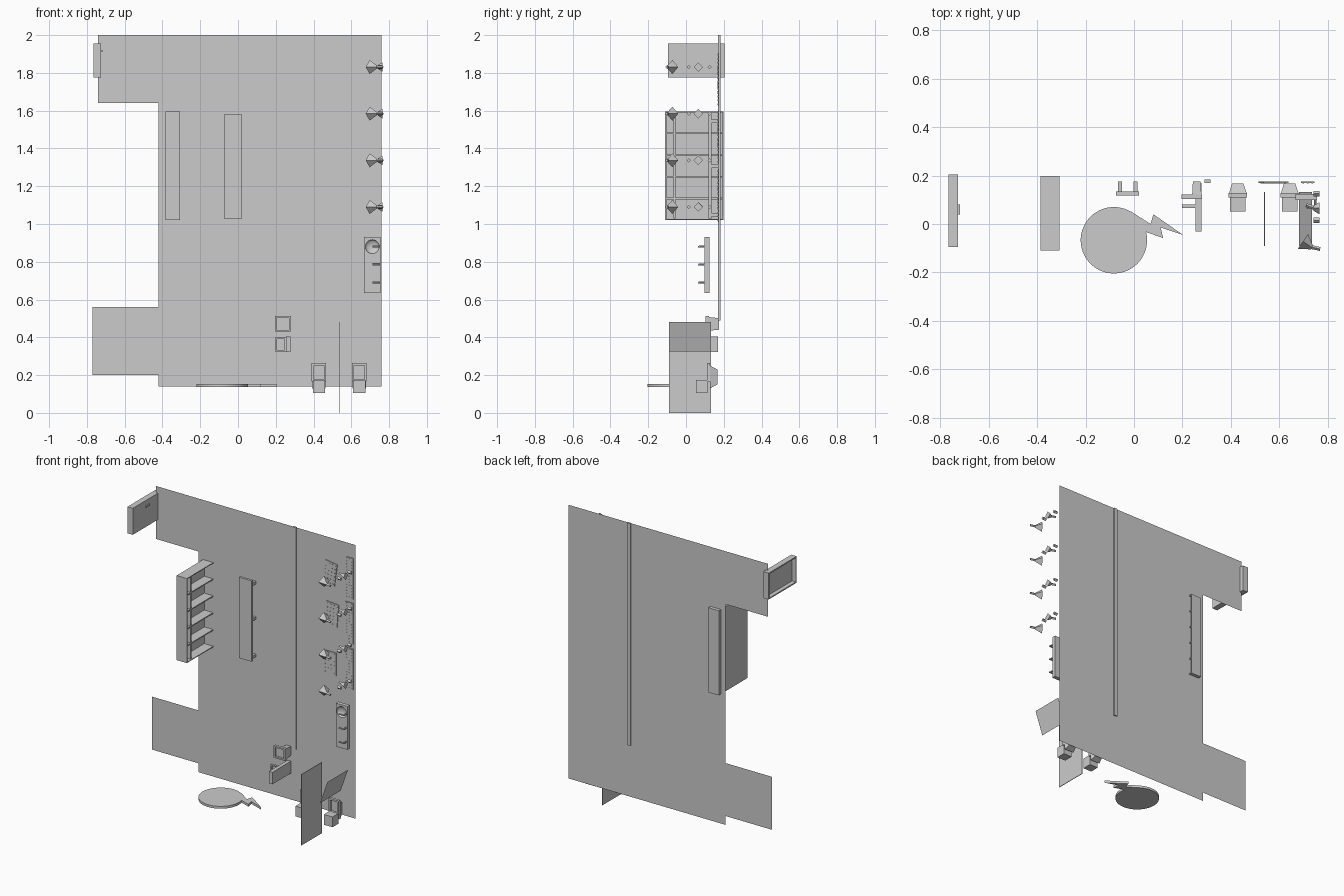
import bpy, bmesh, math
from mathutils import Matrix, Vector

if "Cube" in bpy.data.objects:
    bpy.data.objects.remove(bpy.data.objects["Cube"])

FLOOR = 0.175


def finish(name, bm):
    mesh = bpy.data.meshes.new(name)
    bm.to_mesh(mesh)
    bm.free()
    obj = bpy.data.objects.new(name, mesh)
    bpy.context.collection.objects.link(obj)
    return obj


def add_box(bm, x, y, z, open_side=None, inset=0.01, depth=0.02, taper=1.0):
    """Box from ranges; open_side is hollowed, taper shrinks the +y end."""
    lo, hi = Vector((x[0], y[0], z[0])), Vector((x[1], y[1], z[1]))
    mat = Matrix.Translation((lo + hi) / 2) @ Matrix.Diagonal((*(hi - lo), 1))
    verts = bmesh.ops.create_cube(bm, size=1, matrix=mat)["verts"]
    if taper != 1:
        mid = (lo + hi) / 2
        for v in verts:
            if v.co.y > mid.y:
                v.co.x = mid.x + (v.co.x - mid.x) * taper
                v.co.z = mid.z + (v.co.z - mid.z) * taper
    if open_side:
        side = Vector(open_side)
        bm.normal_update()
        faces = {f for v in verts for f in v.link_faces}
        face = max(faces, key=lambda f: f.normal.dot(side))
        bmesh.ops.inset_region(bm, faces=[face], thickness=inset)
        ring = bmesh.ops.extrude_face_region(bm, geom=[face])
        moved = [g for g in ring["geom"] if isinstance(g, bmesh.types.BMVert)]
        bmesh.ops.translate(bm, vec=-side * depth, verts=moved)
        if face.is_valid:
            bmesh.ops.delete(bm, geom=[face], context="FACES_ONLY")


def box(name, x, y, z, **kw):
    bm = bmesh.new()
    add_box(bm, x, y, z, **kw)
    return finish(name, bm)


def add_cone(bm, a, b, r1, r2, sides=8):
    a, b = Vector(a), Vector(b)
    rot = (b - a).to_track_quat("Z", "Y").to_matrix().to_4x4()
    bmesh.ops.create_cone(bm, cap_ends=True, segments=sides, radius1=r1, radius2=r2,
                          depth=(b - a).length,
                          matrix=Matrix.Translation((a + b) / 2) @ rot)


def polygon(name, points):
    bm = bmesh.new()
    face = bm.faces.new([bm.verts.new(p) for p in points])
    return finish(name, bm)


# Floor slab with its two side extensions
outline = [(-0.42, 0.14), (0.76, 0.14), (0.76, 2), (-0.74, 2), (-0.74, 1.64), (-0.42, 1.64),
           (-0.42, 0.56), (-0.77, 0.56), (-0.77, 0.2), (-0.42, 0.2)]
polygon("floor", [(x, FLOOR, z) for x, z in outline])
box("floor_strip", (0.29, 0.316), (0.17, 0.183), (0.49, 2))

# Hollow cabinet with a small handle
box("wall_cabinet", (-0.765, -0.725), (-0.095, 0.205), (1.775, 1.955),
    open_side=(-1, 0, 0), inset=0.012, depth=0.028)
box("cabinet_handle", (-0.725, -0.718), (0.04, 0.08), (1.91, 1.92))

# Open shelf unit
bm = bmesh.new()
add_box(bm, (-0.385, -0.308), (-0.11, 0.198), (1.02, 1.595),
        open_side=(1, 0, 0), inset=0.008, depth=0.068)
for i in range(1, 5):
    z = 1.02 + i * 0.115
    add_box(bm, (-0.377, -0.31), (-0.102, 0.19), (z - 0.004, z + 0.004))
add_box(bm, (-0.377, -0.31), (-0.067, -0.056), (1.03, 1.59))
finish("shelf_unit", bm)

# Bench on three pairs of legs
bm = bmesh.new()
add_box(bm, (-0.075, 0.02), (0.118, 0.134), (1.03, 1.58))
for z in (1.05, 1.305, 1.545):
    for x in (-0.058, 0.006):
        add_box(bm, (x - 0.008, x + 0.008), (0.134, FLOOR), (z - 0.009, z + 0.009))
finish("bench", bm)


# Perforated floor mats
def mat_pad(name, x, z, w, h, angle, cols, rows):
    bm = bmesh.new()
    add_box(bm, (-w / 2, w / 2), (0.17, FLOOR), (-h / 2, h / 2))
    for i in range(cols):
        for j in range(rows):
            u = ((i + 0.5) / cols - 0.5) * w
            v = ((j + 0.5) / rows - 0.5) * h
            add_cone(bm, (u, 0.168, v), (u, 0.171, v), 0.004, 0.004, 6)
    obj = finish(name, bm)
    obj.location = (x, 0, z)
    obj.rotation_euler.y = math.radians(angle)


for i, z in enumerate((1.15, 1.46, 1.765)):
    mat_pad(f"drain_mat_{i}", 0.717, z, 0.055, 0.28, 0, 3, 14)
for i, (x, z, a) in enumerate([(0.57, 1.15, 0), (0.585, 1.485, 5), (0.57, 1.76, 8)]):
    mat_pad(f"loose_mat_{i}", x, z, 0.093, 0.155, a, 4, 6)

# Four shower heads with valve and two handles each
for i in range(4):
    z = 1.09 + i * 0.247
    bm = bmesh.new()
    add_cone(bm, (0.697, -0.072, z), (0.735, -0.098, z), 0.037, 0.008, 4)
    add_cone(bm, (0.73, -0.095, z), (0.768, -0.103, z), 0.008, 0.008, 4)
    finish(f"shower_head_{i}", bm)
    bm = bmesh.new()
    add_cone(bm, (0.765, 0.065, z), (0.74, 0.065, z), 0.025, 0.01, 4)
    add_cone(bm, (0.745, 0.065, z), (0.71, 0.078, z), 0.008, 0.008, 4)
    for y in (0.015, 0.125):
        add_cone(bm, (0.765, y, z), (0.74, y, z), 0.011, 0.011, 4)
    finish(f"shower_valve_{i}", bm)

# Washbasin counter with three bowls and taps
counter = box("basin_counter", (0.667, 0.755), (0.098, 0.124), (0.635, 0.93))
bm = bmesh.new()
basin_z = (0.69, 0.785, 0.88)
for z in basin_z:
    bmesh.ops.create_uvsphere(bm, u_segments=20, v_segments=10, radius=0.037,
                              matrix=Matrix.Translation((0.711, 0.098, z))
                              @ Matrix.Diagonal((1, 0.55, 1, 1)))
cutter = finish("bowl_cutter", bm)
cutter.hide_render = True
mod = counter.modifiers.new("bowls", "BOOLEAN")
mod.operation, mod.object, mod.solver = "DIFFERENCE", cutter, "EXACT"
bpy.context.view_layer.objects.active = counter
bpy.ops.object.modifier_apply(modifier=mod.name)
bpy.data.objects.remove(cutter)
for i, z in enumerate(basin_z):
    bm = bmesh.new()
    add_cone(bm, (0.748, 0.1, z), (0.748, 0.068, z), 0.005, 0.005)
    add_cone(bm, (0.753, 0.068, z), (0.712, 0.068, z), 0.005, 0.005)
    finish(f"tap_{i}", bm)

# Toilets with cistern
for i, x in enumerate((0.428, 0.642)):
    bm = bmesh.new()
    add_box(bm, (x - 0.032, x + 0.032), (0.052, 0.115), (0.105, 0.175))
    add_box(bm, (x - 0.038, x + 0.038), (0.11, 0.128), (0.165, 0.263),
            open_side=(0, -1, 0), inset=0.016, depth=0.014)
    add_box(bm, (x - 0.036, x + 0.036), (0.128, 0.167), (0.13, 0.25), taper=0.65)
    finish(f"toilet_{i}", bm)

# Wall-hung toilet and urinal on the partition side
bm = bmesh.new()
add_box(bm, (0.195, 0.28), (0.104, 0.122), (0.43, 0.512),
        open_side=(0, -1, 0), inset=0.014, depth=0.014)
add_box(bm, (0.24, 0.278), (0.122, FLOOR), (0.435, 0.507), taper=0.85)
finish("side_toilet", bm)
bm = bmesh.new()
add_box(bm, (0.254, 0.279), (-0.03, 0.17), (0.322, 0.404))
add_box(bm, (0.197, 0.254), (0.066, 0.08), (0.325, 0.4),
        open_side=(0, -1, 0), inset=0.012, depth=0.01)
finish("urinal", bm)

# Door leaves, one swung open
box("door_straight", (0.537, 0.541), (-0.09, 0.132), (0, 0.482))
polygon("door_swung", [(0.68, -0.09, 0.325), (0.68, 0.132, 0.325),
                       (0.735, 0.132, 0.482), (0.735, -0.09, 0.482)])

# Round sign plate with a jagged pointer
bolt = [(0.05, -0.033), (0.12, -0.058), (0.11, -0.014), (0.204, -0.046), (0.08, 0.04),
        (0.068, 0.0), (-0.01, 0.05)]
arc = [(-0.083 + 0.137 * math.cos(t), -0.067 + 0.137 * math.sin(t))
       for t in (math.radians(62 + k * 6) for k in range(52))]
bm = bmesh.new()
face = bm.faces.new([bm.verts.new((x, y, 0.138)) for x, y in arc + bolt])
top = bmesh.ops.extrude_face_region(bm, geom=[face])
bmesh.ops.translate(bm, vec=(0, 0, 0.016),
                    verts=[g for g in top["geom"] if isinstance(g, bmesh.types.BMVert)])
bmesh.ops.recalc_face_normals(bm, faces=bm.faces)
finish("round_sign", bm)
